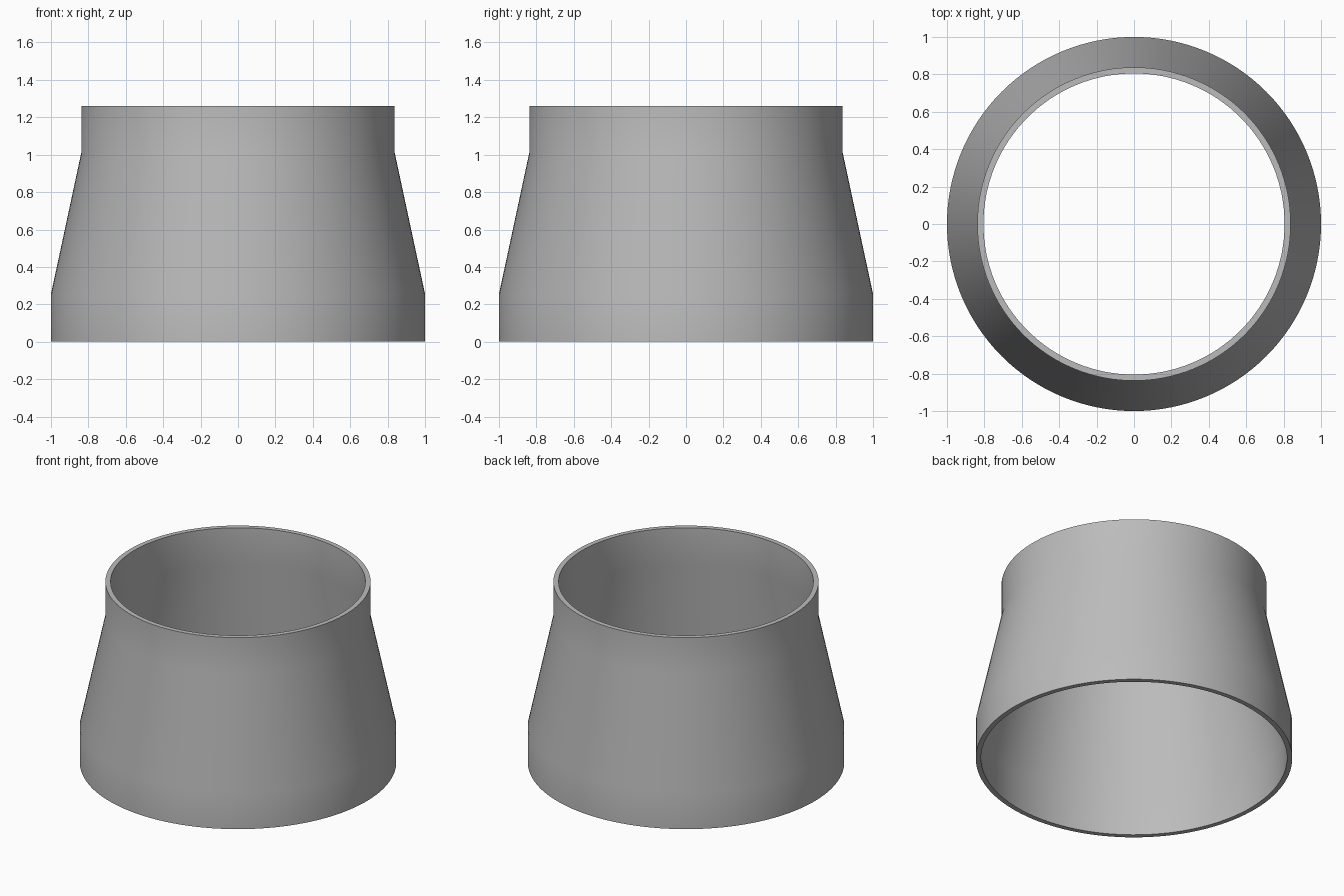
import bpy
import bmesh
from math import radians, tau
from mathutils import Matrix

cube = bpy.data.objects.get("Cube")
if cube:
    bpy.data.objects.remove(cube, do_unlink=True)

SEGMENTS = 128
WALL = 0.033

# Plain grey metal
grey = bpy.data.materials.new("grey_metal")
colour = (0.5, 0.5, 0.5, 1)
grey.use_nodes = True
grey.diffuse_color = colour
grey.node_tree.nodes["Principled BSDF"].inputs["Base Color"].default_value = colour

# Closed wall section: outer line up, inner line back down
outer = [(1, 0), (1, 0.255), (0.838, 1.01), (0.838, 1.26)]
inner = [(r - WALL, z) for r, z in reversed(outer)]
section = outer + inner

# Revolve the section into a hollow reducer
bm = bmesh.new()
verts = [bm.verts.new((r, 0, z)) for r, z in section]
edges = [bm.edges.new((verts[i - 1], verts[i])) for i in range(len(verts))]
bmesh.ops.spin(bm, geom=verts + edges, cent=(0, 0, 0), axis=(0, 0, 1),
               angle=tau, steps=SEGMENTS, use_merge=True)
bmesh.ops.remove_doubles(bm, verts=bm.verts, dist=0.0001)
bmesh.ops.recalc_face_normals(bm, faces=bm.faces)
mesh = bpy.data.meshes.new("reducer_pipe")
bm.to_mesh(mesh)
bm.free()
mesh.materials.append(grey)

pipe = bpy.data.objects.new("reducer_pipe", mesh)
bpy.context.collection.objects.link(pipe)

# Smooth walls, crisp rims
bpy.ops.object.select_all(action="DESELECT")
pipe.select_set(True)
bpy.context.view_layer.objects.active = pipe
bpy.ops.object.shade_smooth_by_angle(angle=radians(30))
